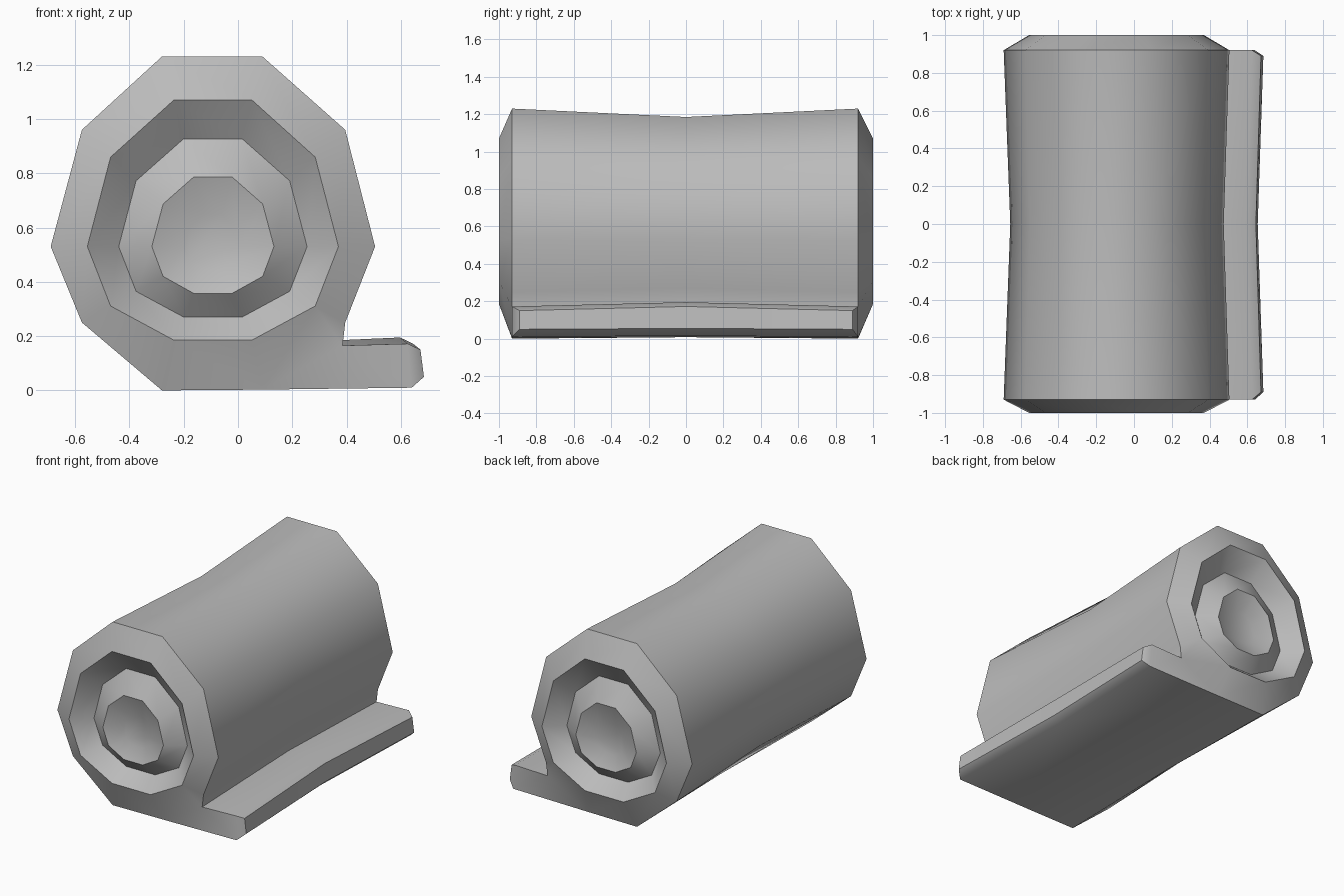
import bpy, bmesh, math

cube = bpy.data.objects.get("Cube")
if cube:
    bpy.data.objects.remove(cube)

cloth = bpy.data.materials.new("grey cloth")
cloth.use_nodes = True
cloth.diffuse_color = (0.5, 0.5, 0.5, 1)
cloth.node_tree.nodes["Principled BSDF"].inputs["Base Color"].default_value = cloth.diffuse_color

# Outer outline of the roll (x, z) with its loose flap, clockwise from the top left
END = [(-.28, 1.23), (.09, 1.23), (.395, .96), (.505, .53), (.395, .25),
       (.385, .165), (.625, .172), (.672, .15), (.685, .05), (.64, .01),
       (.09, .003), (-.28, 0), (-.575, .25), (-.69, .53), (-.575, .96)]
# The waist is slightly pinched
MIDDLE = [(-.27, 1.185), (.08, 1.185), (.365, .925), (.475, .53), (.375, .27),
          (.375, .185), (.597, .195), (.645, .172), (.655, .055), (.61, .015),
          (.08, .008), (-.27, .008), (-.555, .27), (-.655, .53), (-.55, .925)]
TIP = (7, 8)                             # chamfered outer edge of the flap
BODY_RING = [0, 1, 2, 3, 4, 10, 11, 12, 13, 14]


def spiral_ring(half_width, top, bottom):
    """Ten-sided ring around the roll axis: flat top and bottom, widest at mid height."""
    axis, widest = -.0925, .53
    right = [(.31, top), (.815, widest + (top - widest) * .61), (1, widest),
             (.815, widest - (widest - bottom) * .635), (.31, bottom)]
    left = [(-x, z) for x, z in reversed(right)]
    ring = right + left
    ring = ring[-1:] + ring[:-1]         # begin at the top left
    return [(axis + x * half_width, z) for x, z in ring]


# Each ring: half width, top, bottom, distance from the middle
RINGS = [(.4625, 1.07, .185, 1.0), (.347, .927, .27, .9),
         (.225, .787, .357, .98), (.105, .65, .445, .935)]

bm = bmesh.new()


def loop(points, y):
    return [bm.verts.new((x, y, z)) for x, z in points]


def bridge(a, b, skip=()):
    for i in range(len(a)):
        if i not in skip:
            j = (i + 1) % len(a)
            bm.faces.new((a[i], a[j], b[j], b[i]))


# Wrapped body and flap
middle = loop(MIDDLE, 0)
for side, edge in ((-1, .93), (1, .92)):
    end = loop(END, side * edge)
    for i in TIP:
        end[i].co.y = side * .89
    bridge(middle, end)
    # End of the flap
    bm.faces.new((end[5], end[6], end[9], end[10]))
    bm.faces.new([end[i] for i in (6, 7, 8, 9)])
    # Rolled layers at the end
    rings = [loop(spiral_ring(w, t, b), side * y) for w, t, b, y in RINGS]
    body = [end[i] for i in BODY_RING]
    bridge(body, rings[0], skip=(4,))
    bm.faces.new((body[4], end[5], body[5], rings[0][5], rings[0][4]))
    for a, b in zip(rings, rings[1:]):
        bridge(a, b)
    bm.faces.new(rings[-1])

bmesh.ops.recalc_face_normals(bm, faces=bm.faces)
mesh = bpy.data.meshes.new("rolled_towel")
bm.to_mesh(mesh)
bm.free()
mesh.materials.append(cloth)
towel = bpy.data.objects.new("rolled_towel", mesh)
bpy.context.collection.objects.link(towel)
bpy.context.view_layer.objects.active = towel
towel.select_set(True)
bpy.ops.object.shade_smooth_by_angle(angle=math.radians(43))
